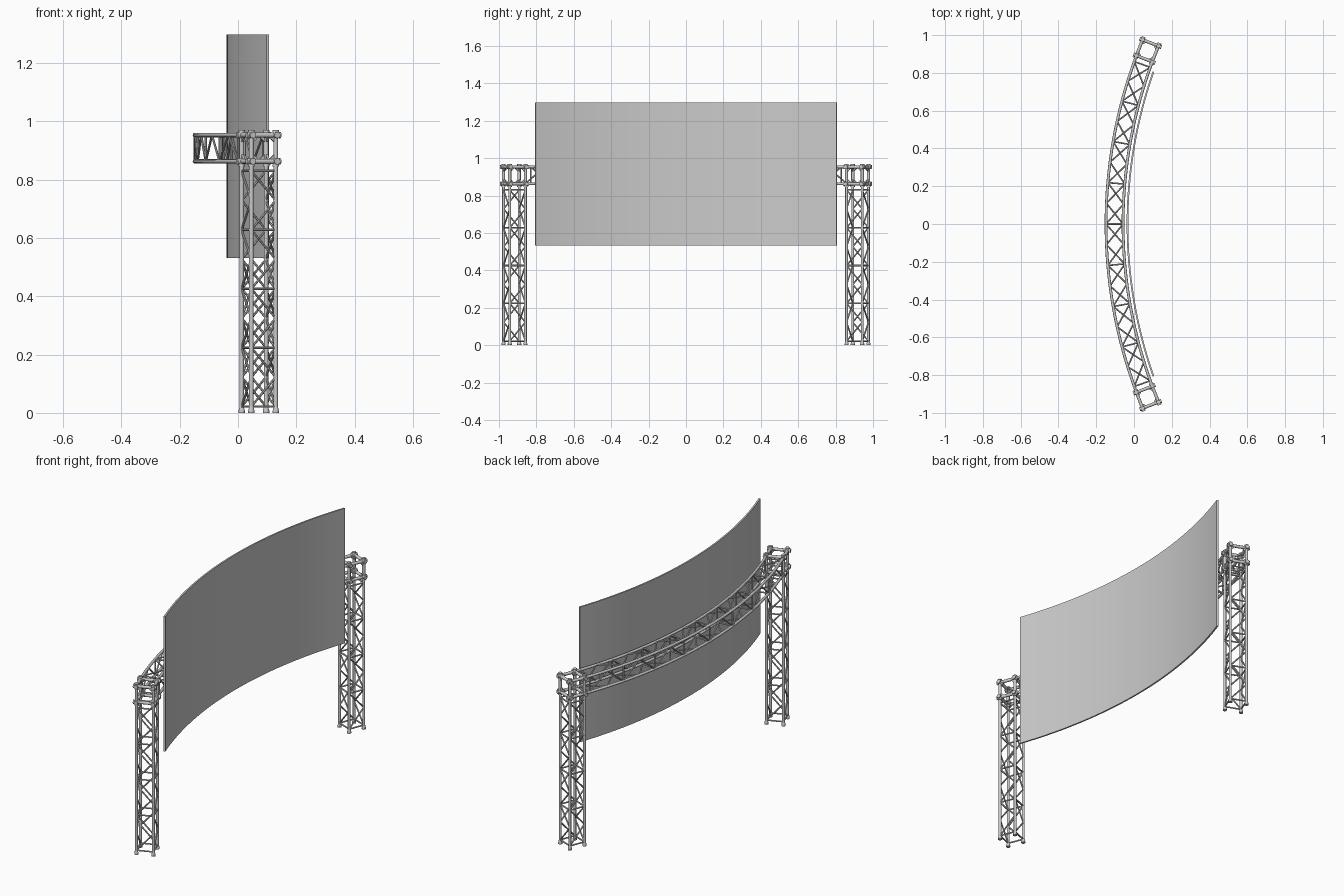
import bpy, bmesh
from math import sin, cos, pi, asin
from mathutils import Vector, Matrix

if "Cube" in bpy.data.objects:
    bpy.data.objects.remove(bpy.data.objects["Cube"])

CX = 2.4            # x of the common arc centre
R = 2.503           # radius of the truss centre line
ZC = 0.908          # height of the truss centre line
H = 0.045           # half spacing of the chords
E = 0.062           # half size of the corner blocks
END = asin(0.917 / R)
CORNERS = [(-1, -1), (1, -1), (1, 1), (-1, 1)]


def arc_point(r, t, z):
    return Vector((CX - r * cos(t), r * sin(t), z))


def finish(name, bm, matrix=None, smooth=True):
    bmesh.ops.recalc_face_normals(bm, faces=bm.faces)
    me = bpy.data.meshes.new(name)
    bm.to_mesh(me)
    bm.free()
    ob = bpy.data.objects.new(name, me)
    bpy.context.collection.objects.link(ob)
    if matrix:
        ob.matrix_world = matrix
    if smooth:
        bpy.ops.object.select_all(action='DESELECT')
        ob.select_set(True)
        bpy.context.view_layer.objects.active = ob
        bpy.ops.object.shade_smooth_by_angle(angle=0.7)
    return ob


def tube(bm, a, b, r, r2=None, sides=12):
    a, b = Vector(a), Vector(b)
    d = b - a
    m = Matrix.Translation((a + b) / 2) @ d.to_track_quat('Z', 'Y').to_matrix().to_4x4()
    bmesh.ops.create_cone(bm, cap_ends=True, segments=sides, radius1=r,
                          radius2=r if r2 is None else r2, depth=d.length, matrix=m)


def arc_sweep(bm, profile, half, n):
    # sweep an (r, z) profile round the arc centre
    rings = [[bm.verts.new(arc_point(r, -half + 2 * half * i / n, z)) for r, z in profile]
             for i in range(n + 1)]
    k = len(profile)
    for a, b in zip(rings, rings[1:]):
        for j in range(k):
            bm.faces.new((a[j], a[(j + 1) % k], b[(j + 1) % k], b[j]))
    bm.faces.new(rings[0])
    bm.faces.new(rings[-1])


def lattice(bm, point, s0, s1, bays, r):
    # cross bars and zigzag braces on all four sides
    step = (s1 - s0) / bays
    for k in range(4):
        a, b = CORNERS[k], CORNERS[(k + 1) % 4]
        for i in range(bays + 1):
            s = s0 + i * step
            tube(bm, point(a, s), point(b, s), r, sides=8)
            if i < bays:
                apex = point(b, s + step / 2)
                tube(bm, point(a, s), apex, r, sides=8)
                tube(bm, apex, point(a, s + step), r, sides=8)


# curved screen
bm = bmesh.new()
arc_sweep(bm, [(2.430, 0.532), (2.439, 0.532), (2.439, 1.298), (2.430, 1.298)],
          asin(0.806 / 2.434), 40)
finish("curved_screen", bm)

# curved truss beam
span = END - E / R
bm = bmesh.new()
for u, v in CORNERS:
    ring = [(R + u * H + 0.0075 * cos(a * pi / 6), ZC + v * H + 0.0075 * sin(a * pi / 6))
            for a in range(12)]
    arc_sweep(bm, ring, span, 40)
lattice(bm, lambda c, t: arc_point(R + c[0] * H, t, ZC + c[1] * H),
        -span + 0.006, span - 0.006, 8, 0.0042)
finish("curved_truss_beam", bm)

for side, t in (("rear", END), ("front", -END)):
    base = Matrix.Translation(arc_point(R, t, 0)) @ Matrix.Rotation(-t, 4, 'Z')

    # column with feet
    top = ZC - E
    bm = bmesh.new()
    for u, v in CORNERS:
        p = Vector((u * H, v * H, 0))
        tube(bm, p, p + Vector((0, 0, top)), 0.0075)
        tube(bm, p, p + Vector((0, 0, 0.008)), 0.011)
        tube(bm, p + Vector((0, 0, 0.008)), p + Vector((0, 0, 0.022)), 0.0105, 0.0075)
    lattice(bm, lambda c, s: Vector((c[0] * H, c[1] * H, s)), 0.022, top - 0.016, 4, 0.0042)
    finish(side + "_column", bm, base)

    # corner block: edge tubes, coupler stubs, corner gussets
    bm = bmesh.new()
    for ax in range(3):
        def vec(w, u, v):
            p = Vector((0, 0, 0))
            p[ax], p[(ax + 1) % 3], p[(ax + 2) % 3] = w, u, v
            return p
        for u, v in CORNERS:
            tube(bm, vec(-H, u * H, v * H), vec(H, u * H, v * H), 0.0085)
            for w in (-1, 1):
                tube(bm, vec(w * H, u * H, v * H), vec(w * 0.056, u * H, v * H), 0.0125, 0.010)
                tube(bm, vec(w * 0.056, u * H, v * H), vec(w * E, u * H, v * H), 0.011)
                tri = [(H, H), (H - 0.031, H), (H, H - 0.031)]
                lo, hi = [[bm.verts.new(vec(w * d, u * a, v * b)) for a, b in tri]
                          for d in (H - 0.004, H + 0.004)]
                bm.faces.new(lo)
                bm.faces.new(hi)
                for j in range(3):
                    k = (j + 1) % 3
                    bm.faces.new((lo[j], lo[k], hi[k], hi[j]))
    for u, v in CORNERS:
        for w in (-1, 1):
            bmesh.ops.create_uvsphere(bm, u_segments=12, v_segments=8, radius=0.0135,
                                      matrix=Matrix.Translation((u * H, v * H, w * H)))
    finish(side + "_corner_block", bm, base @ Matrix.Translation((0, 0, ZC)))
